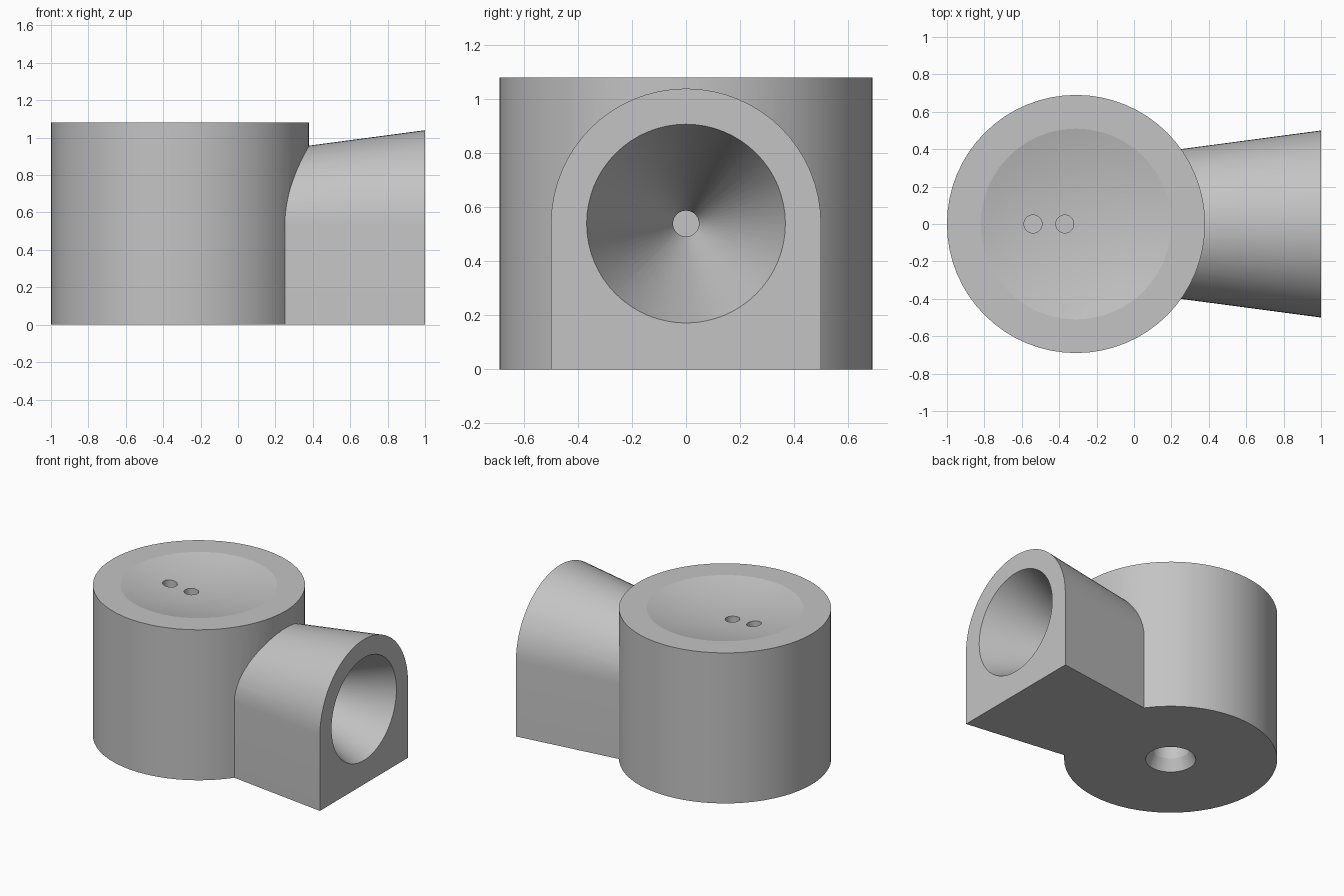
import bpy, bmesh, math
from mathutils import Matrix

cube = bpy.data.objects.get("Cube")
if cube:
    bpy.data.objects.remove(cube, do_unlink=True)

grey = bpy.data.materials.new("light_grey")
grey.use_nodes = True
colour = (0.55, 0.55, 0.55, 1)
grey.diffuse_color = colour
grey.node_tree.nodes["Principled BSDF"].inputs["Base Color"].default_value = colour

CX, R, H = -0.31, 0.69, 1.08   # round body
AXIS_Z = 0.54                  # height of the horn axis


def skin(name, rings):
    """Closed solid from a row of equal-sized point rings."""
    bm = bmesh.new()
    loops = [[bm.verts.new(p) for p in ring] for ring in rings]
    n = len(loops[0])
    for a, b in zip(loops, loops[1:]):
        for i in range(n):
            j = (i + 1) % n
            bm.faces.new((a[i], a[j], b[j], b[i]))
    bm.faces.new(loops[0])
    bm.faces.new(loops[-1])
    bmesh.ops.recalc_face_normals(bm, faces=bm.faces)
    mesh = bpy.data.meshes.new(name)
    bm.to_mesh(mesh)
    bm.free()
    mesh.materials.append(grey)
    obj = bpy.data.objects.new(name, mesh)
    bpy.context.collection.objects.link(obj)
    return obj


def lathe(name, profile, x=0.0, segments=64):
    """Solid of (radius, height) pairs turned about a vertical axis."""
    rings = [[(x + r * math.cos(2 * math.pi * i / segments),
               r * math.sin(2 * math.pi * i / segments), z)
              for i in range(segments)] for r, z in profile]
    return skin(name, rings)


def combine(target, tool, operation):
    mod = target.modifiers.new(operation, 'BOOLEAN')
    mod.operation, mod.object, mod.solver = operation, tool, 'EXACT'
    bpy.ops.object.select_all(action='DESELECT')
    bpy.context.view_layer.objects.active = target
    target.select_set(True)
    bpy.ops.object.modifier_apply(modifier=mod.name)
    bpy.data.objects.remove(tool, do_unlink=True)


def arch(x):
    """Round-topped outline that widens towards the horn mouth."""
    r = 0.5 - (1 - x) * 0.133
    top = [(x, r * math.cos(math.pi * i / 32),
            AXIS_Z + r * math.sin(math.pi * i / 32)) for i in range(33)]
    return [(x, r, 0)] + top + [(x, -r, 0)]


# Round body with the arched horn housing joined on
body = lathe("body", [(R, 0), (R, H)], CX)
combine(body, skin("horn_housing", [arch(-0.1), arch(1.0)]), 'UNION')

# Shallow dish in the top
dish_r, dish_depth = 0.51, 0.065
dish = [(dish_r * t / 8, H - dish_depth * (1 - (t / 8) ** 2)) for t in range(1, 9)]
combine(body, lathe("dish_cutter", dish + [(dish_r + 0.01, H + 0.1)], CX, 48), 'DIFFERENCE')

# Two small holes in the dish
for x in (-0.54, -0.37):
    combine(body, lathe("hole_cutter", [(0.048, 0.75), (0.048, 1.2)], x, 32), 'DIFFERENCE')

# Countersunk hole underneath
socket = [(0.18, -0.05), (0.163, 0), (0.125, 0.08), (0.125, 0.3)]
combine(body, lathe("socket_cutter", socket, CX, 48), 'DIFFERENCE')

# Conical horn mouth ending in a narrow bore
horn = lathe("horn_cutter", [(0.048, 0.1), (0.048, 0.25), (0.368, 1.0), (0.40, 1.075)])
horn.data.transform(Matrix.Translation((0, 0, AXIS_Z)) @ Matrix.Rotation(math.pi / 2, 4, 'Y'))
combine(body, horn, 'DIFFERENCE')

bpy.ops.object.select_all(action='DESELECT')
body.select_set(True)
bpy.context.view_layer.objects.active = body
bpy.ops.object.shade_smooth_by_angle(angle=math.radians(12))
